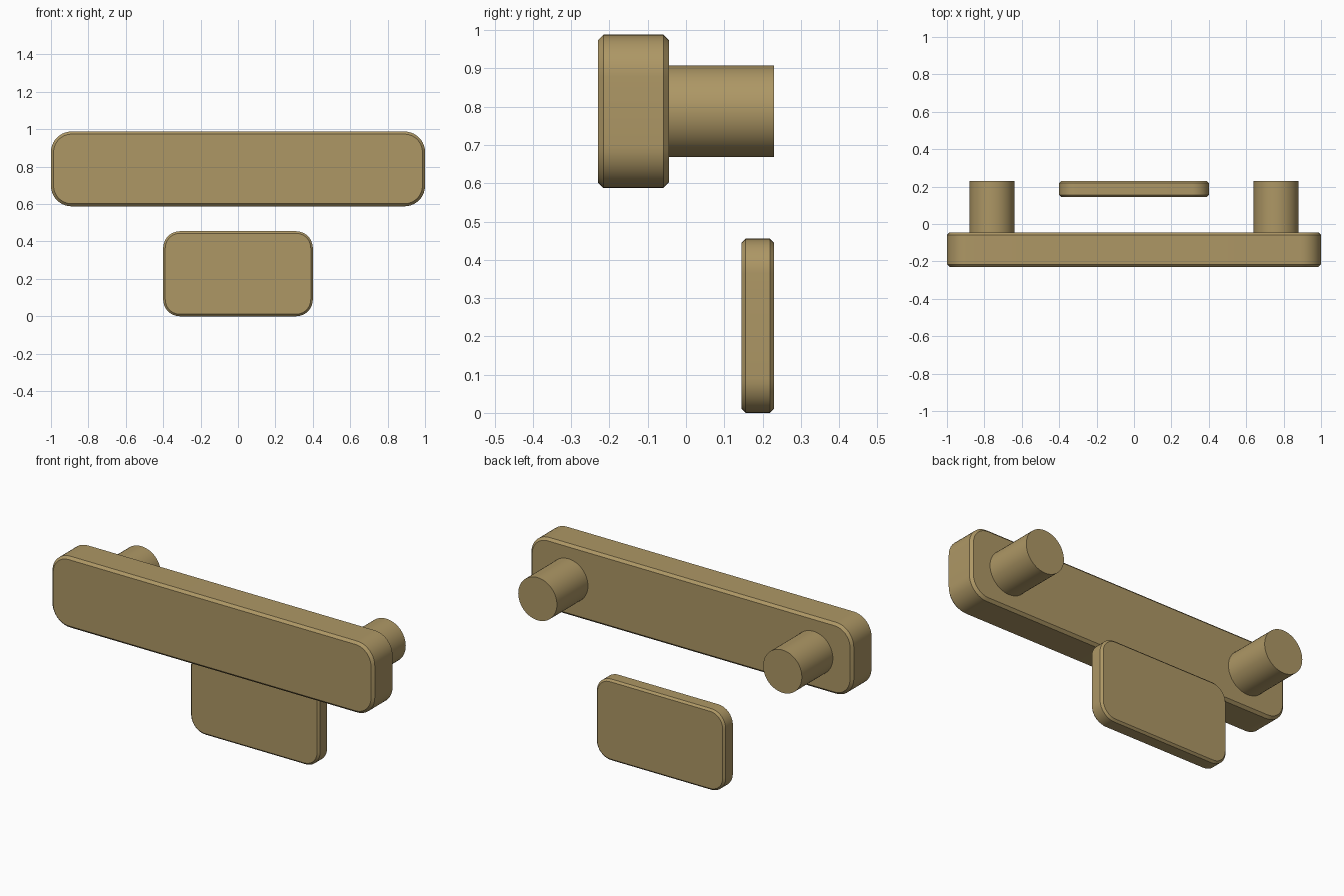
import bpy, bmesh, math

if "Cube" in bpy.data.objects:
    bpy.data.objects.remove(bpy.data.objects["Cube"])

brass = bpy.data.materials.new("brass")
brass.diffuse_color = (0.42, 0.31, 0.13, 1)
brass.use_nodes = True
brass.node_tree.nodes["Principled BSDF"].inputs["Base Color"].default_value = brass.diffuse_color


def finish(bm, name):
    bmesh.ops.recalc_face_normals(bm, faces=bm.faces[:])
    mesh = bpy.data.meshes.new(name)
    bm.to_mesh(mesh)
    bm.free()
    obj = bpy.data.objects.new(name, mesh)
    bpy.context.collection.objects.link(obj)
    mesh.materials.append(brass)
    bpy.ops.object.select_all(action='DESELECT')
    obj.select_set(True)
    bpy.context.view_layer.objects.active = obj
    bpy.ops.object.shade_smooth_by_angle(angle=math.radians(30))
    return obj


def loft(bm, rings):
    """Skin a list of point rings and cap both ends."""
    loops = [[bm.verts.new(p) for p in ring] for ring in rings]
    n = len(loops[0])
    for a, b in zip(loops, loops[1:]):
        for i in range(n):
            j = (i + 1) % n
            bm.faces.new((a[i], a[j], b[j], b[i]))
    bm.faces.new(loops[0])
    bm.faces.new(loops[-1])


def slab(name, half_x, z0, z1, y0, y1, radius, chamfer, steps=10):
    """Rounded rectangle plate in the xz plane with chamfered rims."""
    zc, half_z = (z0 + z1) / 2, (z1 - z0) / 2

    def ring(y, inset):
        pts = []
        for k, (sx, sz) in enumerate(((1, 1), (-1, 1), (-1, -1), (1, -1))):
            for s in range(steps + 1):
                a = math.pi / 2 * (k + s / steps)
                pts.append((sx * (half_x - radius) + (radius - inset) * math.cos(a), y,
                            zc + sz * (half_z - radius) + (radius - inset) * math.sin(a)))
        return pts

    bm = bmesh.new()
    loft(bm, [ring(y0, chamfer), ring(y0 + chamfer, 0),
              ring(y1 - chamfer, 0), ring(y1, chamfer)])
    return finish(bm, name)


def peg(name, x, z, radius, y0, y1, sides=48):
    """Round stand-off running front to back."""
    bm = bmesh.new()
    angles = [2 * math.pi * i / sides for i in range(sides)]
    loft(bm, [[(x + radius * math.cos(a), y, z + radius * math.sin(a)) for a in angles]
              for y in (y0, y1)])
    return finish(bm, name)


# Front grip bar
slab("grip_bar", 1.0, 0.588, 0.988, -0.23, -0.045, 0.11, 0.014)

# Stand-off posts behind the bar
for side, sx in (("left", -1), ("right", 1)):
    peg(side + "_post", sx * 0.76, 0.788, 0.12, -0.05, 0.23)

# Separate lower plate
slab("lower_plate", 0.4, 0.0, 0.455, 0.145, 0.23, 0.09, 0.011)
